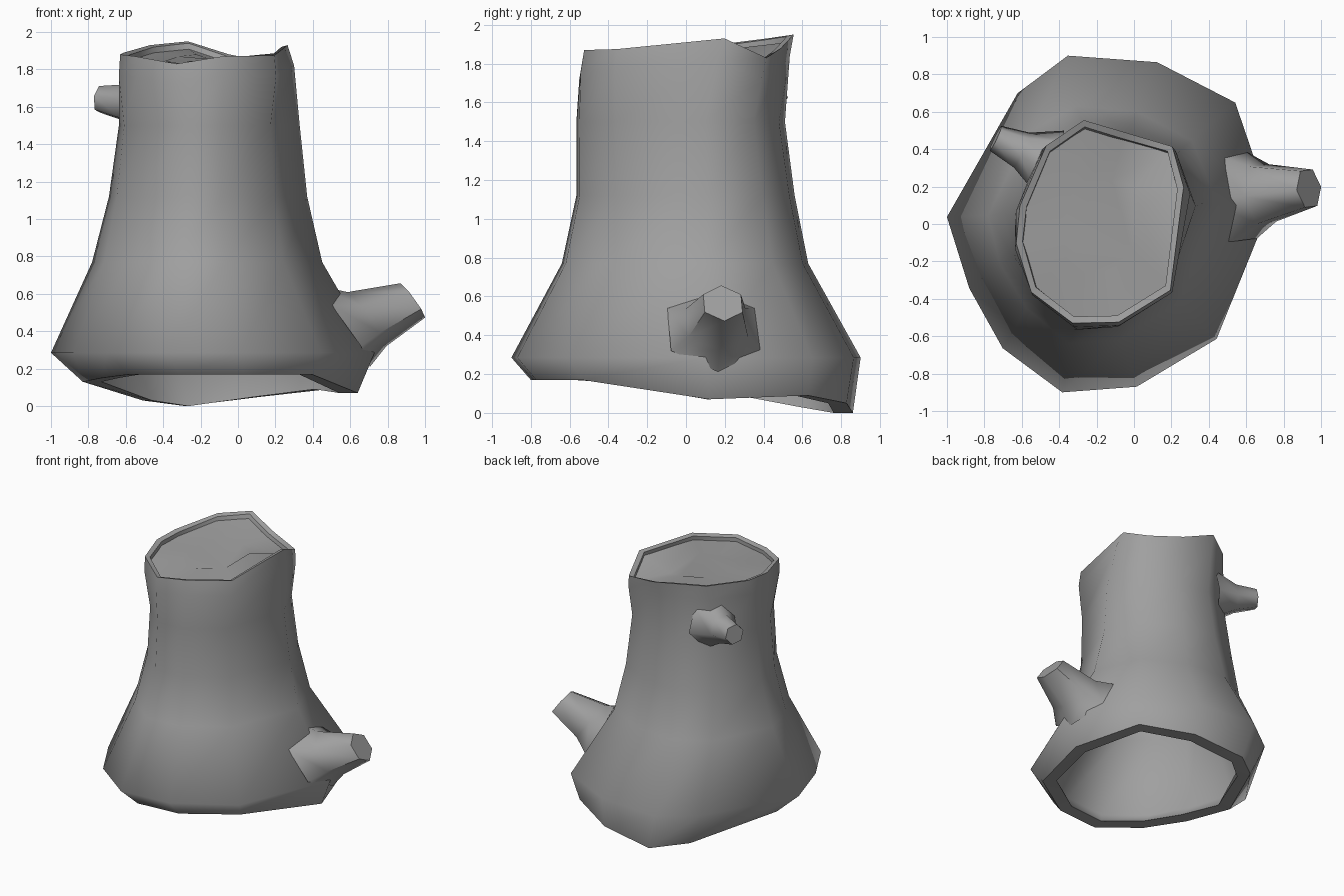
import bpy, math
from mathutils import Vector

if "Cube" in bpy.data.objects:
    bpy.data.objects.remove(bpy.data.objects["Cube"])

# Outlines of flared base, waist and cut top (matching corner by corner)
BASE = [(.74, .1), (.55, .65), (.13, .865), (-.35, .9), (-.62, .7), (-1, .04),
        (-.88, -.34), (-.7, -.66), (-.38, -.895), (.02, -.865), (.45, -.61)]
MID = [(1, .22), (.76, .7), (.28, .95), (-.22, 1), (-.73, .78), (-1, .12),
       (-.93, -.28), (-.68, -.66), (-.3, -1), (.13, -.97), (.66, -.62)]
TOP = [(.26, .2), (.2, .415), (-.05, .49), (-.27, .555), (-.47, .42), (-.61, .1),
       (-.63, -.1), (-.55, -.36), (-.33, -.525), (-.085, -.52), (.19, -.35)]
RIM_Z = [1.93, 1.83, 1.88, 1.95, 1.93, 1.89, 1.88, 1.87, 1.83, 1.87, 1.875]
FOOT_Z = [.07, .09, .05, 0, .03, .13, .15, .17, .17, .17, .17]
N = len(BASE)

grey = bpy.data.materials.new("dark_grey")
grey.diffuse_color = (.35, .35, .35, 1)
grey.use_nodes = True
grey.node_tree.nodes["Principled BSDF"].inputs["Base Color"].default_value = grey.diffuse_color


def unit(pts):
    """Fit an outline to the -1..1 square."""
    xs, ys = zip(*pts)
    f = lambda v, s: 2 * (v - min(s)) / (max(s) - min(s)) - 1
    return [(f(x, xs), f(y, ys)) for x, y in pts]


SHAPES = [unit(BASE), unit(MID), unit(TOP)]


def ring(t, x0, x1, y0, y1, z):
    """Blend outlines (0 base, 1 waist, 2 top) and fit to the given bounds."""
    i = min(int(t), 1)
    f = t - i
    shape = unit([(a[0] + (b[0] - a[0]) * f, a[1] + (b[1] - a[1]) * f)
                  for a, b in zip(SHAPES[i], SHAPES[i + 1])])
    zs = z if isinstance(z, list) else [z] * N
    return [((x0 + x1) / 2 + u * (x1 - x0) / 2,
             (y0 + y1) / 2 + v * (y1 - y0) / 2, h) for (u, v), h in zip(shape, zs)]


def inset(r, d, dz=0):
    """Shrink a ring towards its centre."""
    cx = sum(p[0] for p in r) / len(r)
    cy = sum(p[1] for p in r) / len(r)
    out = []
    for x, y, z in r:
        k = 1 - d / math.hypot(x - cx, y - cy)
        out.append((cx + (x - cx) * k, cy + (y - cy) * k, z + dz))
    return out


def loft(name, rings, closed=False, cap_end=False, angle=60, sharp=()):
    """Skin a stack of rings; optionally join last to first or cap the end."""
    n, m = len(rings[0]), len(rings)
    verts = [tuple(p) for r in rings for p in r]
    faces = []
    for i in range(m if closed else m - 1):
        a, b = i * n, (i + 1) % m * n
        for j in range(n):
            k = (j + 1) % n
            faces.append((a + j, a + k, b + k, b + j))
    if cap_end:
        faces.append(tuple(range((m - 1) * n, m * n)))
    me = bpy.data.meshes.new(name)
    me.from_pydata(verts, [], faces)
    me.materials.append(grey)
    ob = bpy.data.objects.new(name, me)
    bpy.context.collection.objects.link(ob)
    bpy.ops.object.select_all(action='DESELECT')
    ob.select_set(True)
    bpy.context.view_layer.objects.active = ob
    bpy.ops.object.shade_smooth_by_angle(angle=math.radians(angle))
    for e in me.edges:  # keep chosen rings crisp
        a, b = e.vertices
        if a // n == b // n and a // n in sharp:
            e.use_edge_sharp = True
    return ob


# Hollow trunk: outer wall up, over the rim, inner wall down
rim = ring(2, -.63, .265, -.53, .555, RIM_Z)
shoulder = ring(1.75, -.637, .3, -.55, .535, [z - .11 for z in RIM_Z])
outer = [ring(0, -.83, .64, -.8, .86, FOOT_Z),
         ring(0, -1, .73, -.9, .9, .285),
         ring(.5, -.78, .45, -.64, .63, .77),
         ring(.85, -.69, .37, -.565, .56, 1.12),
         ring(1.1, -.637, .33, -.565, .51, 1.5),
         shoulder, rim]
inner = [inset(r, d) for r, d in zip(outer[:5], (.1, .12, .1, .08, .06))]
inner += [inset(shoulder, .05), inset(rim, .036, -.01)]
rings = outer + inner[::-1]
loft("trunk", rings, closed=True, angle=80, sharp=(0, 6, 7, len(rings) - 1))

# Cut wood surface: nearly flat fill just below the rim
edge = inset(rim, .03, -.04)
mid = [(x * .5 - .09, y * .5, z * .5 + .925) for x, y, z in edge]
loft("cut_wood", [edge, mid], cap_end=True)


def branch(name, sections, tip_dir, sides=6, turn=0):
    """Broken-off branch: flared polygon rings ending in a flat cut."""
    axis = Vector(tip_dir)
    side = axis.cross(Vector((0, 0, 1))).normalized()
    up = side.cross(axis).normalized()
    angles = [math.pi / 2 + turn - math.tau * j / sides for j in range(sides)]
    loft(name, [[Vector(c) + r * (side * math.cos(a) + up * math.sin(a))
                 for a in angles] for c, r in sections],
         cap_end=True, sharp=(len(sections) - 1,))


branch("lower_branch", [((.55, .145, .43), .27), ((.69, .16, .465), .178),
                        ((.935, .19, .565), .113)], (.8, .1, .58))
branch("upper_branch", [((-.45, .33, 1.61), .19), ((-.6, .395, 1.62), .105),
                        ((-.74, .458, 1.64), .075)], (-.88, .42, .1), turn=.3)
